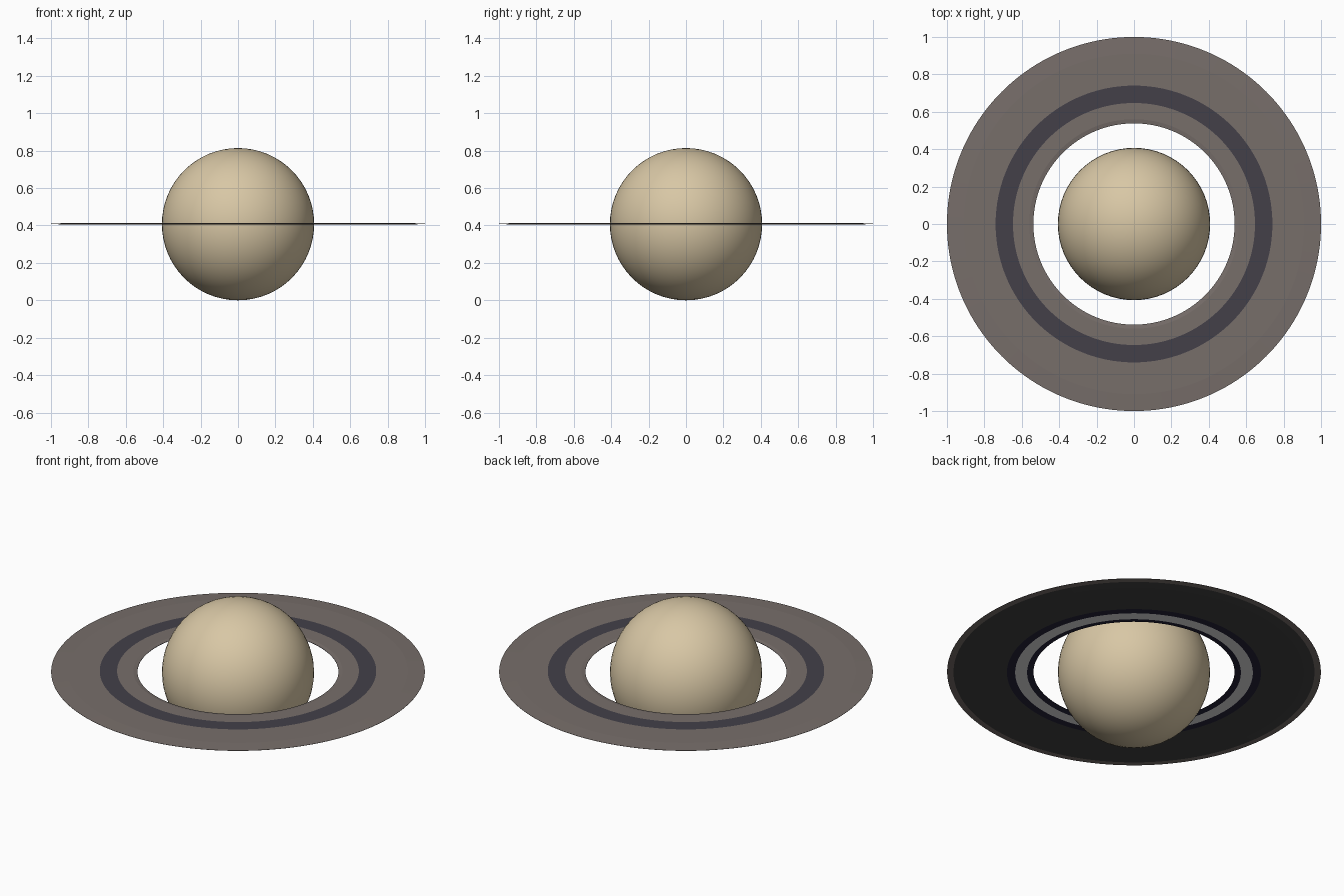
import bpy, bmesh, math

if "Cube" in bpy.data.objects:
    bpy.data.objects.remove(bpy.data.objects["Cube"])

R = 0.407          # planet radius and height of its centre
SEG = 160


def material(name, rgb):
    m = bpy.data.materials.new(name)
    lin = [(c / 255 / 12.92) if c < 10 else ((c / 255 + 0.055) / 1.055) ** 2.4 for c in rgb]
    m.diffuse_color = (*lin, 1)
    m.use_nodes = True
    m.node_tree.nodes["Principled BSDF"].inputs["Base Color"].default_value = m.diffuse_color
    return m


sand = material("sand", (216, 199, 165))
ring_mats = [
    material("taupe", (119, 110, 106)),
    material("slate", (67, 64, 73)),
    material("charcoal", (65, 65, 65)),
    material("light_grey", (222, 222, 222)),
    material("midnight_blue", (36, 34, 56)),
]
TAUPE, SLATE, CHARCOAL, GREY, BLUE = range(5)

# Planet
bpy.ops.mesh.primitive_uv_sphere_add(segments=64, ring_count=32, radius=R, location=(0, 0, R))
planet = bpy.context.object
planet.name = "planet"
planet.data.materials.append(sand)
bpy.ops.object.shade_smooth()

# Ring: closed lathe profile (radius, height from mid plane, colour of band to next point)
T = 0.005
profile = [
    (0.538, 0.001, TAUPE), (0.56, T, TAUPE), (0.647, T, SLATE), (0.74, T, TAUPE),
    (0.91, T, TAUPE), (1.0, 0.0005, TAUPE),                     # upper side
    (1.0, -0.0005, TAUPE), (0.966, -T * 0.4, CHARCOAL), (0.91, -T, CHARCOAL),
    (0.68, -T, BLUE), (0.636, -T, GREY), (0.572, -T, BLUE),
    (0.538, -0.001, BLUE),                                      # lower side
]
bm = bmesh.new()
loops = []
for r, z, _ in profile:
    loops.append([bm.verts.new((r * math.cos(a), r * math.sin(a), z))
                  for a in (2 * math.pi * i / SEG for i in range(SEG))])
for k, (_, _, mat) in enumerate(profile):
    a, b = loops[k], loops[(k + 1) % len(loops)]
    for i in range(SEG):
        j = (i + 1) % SEG
        bm.faces.new((a[i], b[i], b[j], a[j])).material_index = mat
bmesh.ops.recalc_face_normals(bm, faces=bm.faces[:])
mesh = bpy.data.meshes.new("ring_system")
bm.to_mesh(mesh)
bm.free()
for m in ring_mats:
    mesh.materials.append(m)
ring = bpy.data.objects.new("ring_system", mesh)
ring.location.z = R + 0.002
bpy.context.collection.objects.link(ring)
